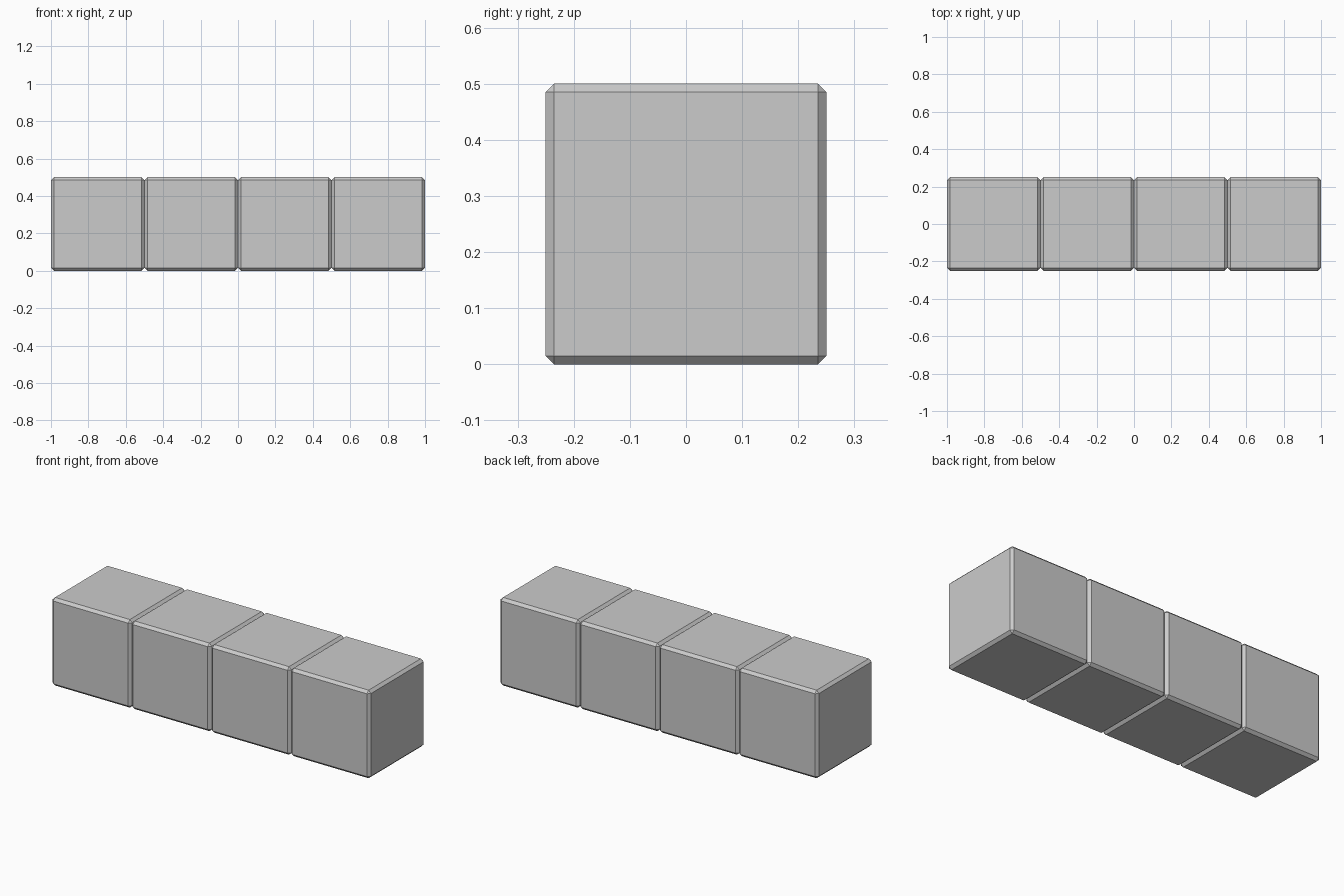
import bpy

if "Cube" in bpy.data.objects:
    bpy.data.objects.remove(bpy.data.objects["Cube"])

SIZE = 0.5      # edge length of each block
CHAMFER = 0.015

# Row of four chamfered blocks, touching end to end
for i in range(4):
    bpy.ops.mesh.primitive_cube_add(size=SIZE, location=((i - 1.5) * SIZE, 0, SIZE / 2))
    block = bpy.context.object
    block.name = f"block_{i + 1}"
    bevel = block.modifiers.new("chamfer", 'BEVEL')
    bevel.width = CHAMFER
    bevel.segments = 1
    bevel.limit_method = 'NONE'
